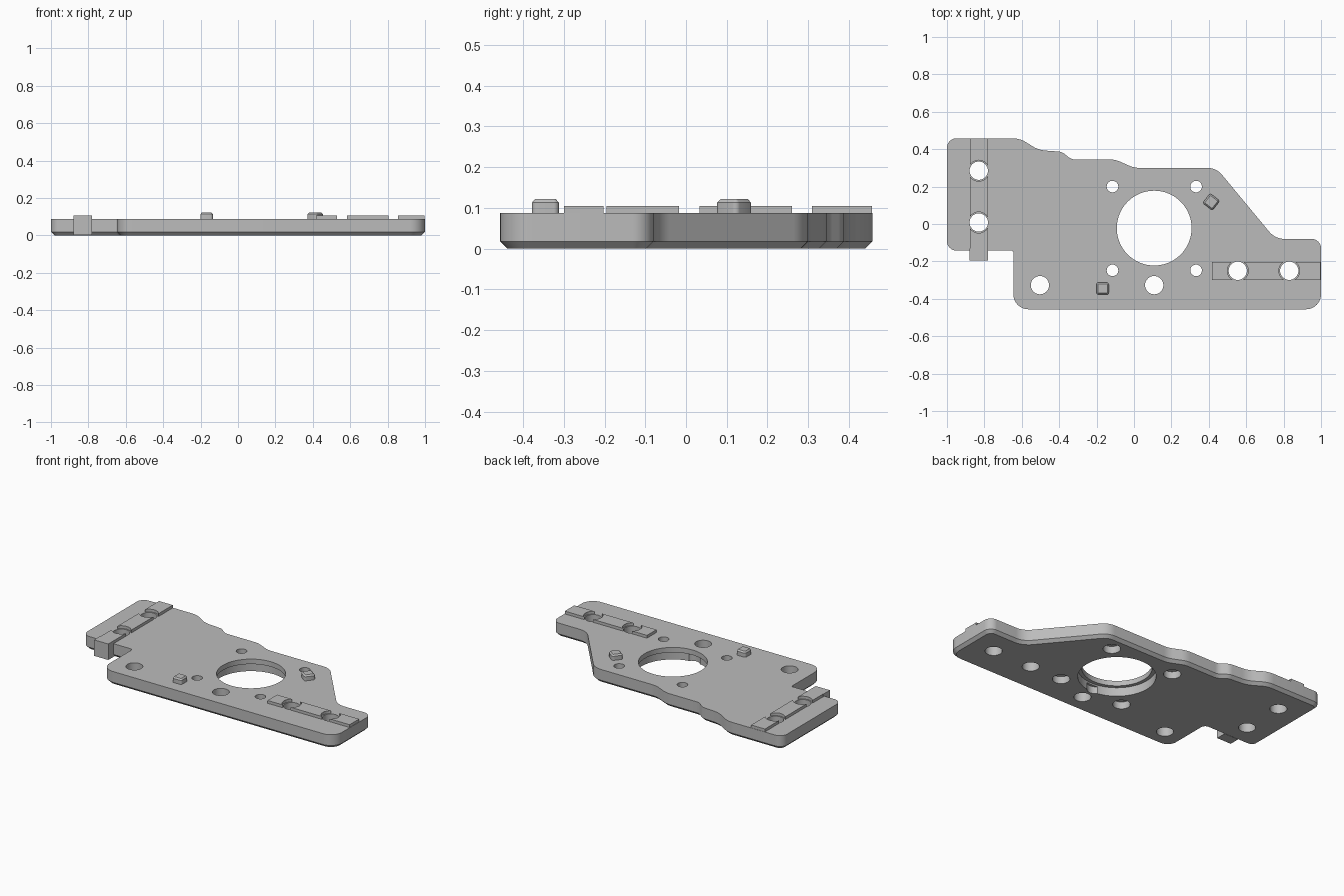
import bpy, bmesh
from math import radians, tan
from mathutils import Vector

if "Cube" in bpy.data.objects:
    bpy.data.objects.remove(bpy.data.objects["Cube"])

TOP, RAIL_TOP, PIN_TOP, CHAMFER = 0.087, 0.105, 0.122, 0.018

grey = bpy.data.materials.new("plain_grey")
grey.use_nodes = True
grey.diffuse_color = (0.5, 0.5, 0.5, 1)
grey.node_tree.nodes["Principled BSDF"].inputs["Base Color"].default_value = (0.5, 0.5, 0.5, 1)


def make(name, bm):
    bmesh.ops.recalc_face_normals(bm, faces=bm.faces[:])
    mesh = bpy.data.meshes.new(name)
    bm.to_mesh(mesh)
    bm.free()
    mesh.materials.append(grey)
    ob = bpy.data.objects.new(name, mesh)
    bpy.context.collection.objects.link(ob)
    return ob


def prism(name, layers):
    """Join equal-length outlines (points, height) into a closed solid."""
    bm = bmesh.new()
    rings = [[bm.verts.new((p.x, p.y, z)) for p in pts] for pts, z in layers]
    n = len(rings[0])
    for low, high in zip(rings, rings[1:]):
        for i in range(n):
            j = (i + 1) % n
            bm.faces.new((low[i], low[j], high[j], high[i]))
    bm.faces.new(rings[0][::-1])
    bm.faces.new(rings[-1])
    return make(name, bm)


def fillet(corners, steps=8):
    """Round every corner (x, y, radius) of a polygon with an arc."""
    out, n = [], len(corners)
    for i, (x, y, r) in enumerate(corners):
        p = Vector((x, y))
        a = (Vector(corners[i - 1][:2]) - p).normalized()
        b = (Vector(corners[(i + 1) % n][:2]) - p).normalized()
        half = a.angle(b) / 2
        d = r / tan(half)
        start, end = p + a * d, p + b * d
        centre = p + (a + b).normalized() * (d * d + r * r) ** 0.5
        for k in range(steps + 1):
            v = start.lerp(end, k / steps) - centre
            out.append(centre + v.normalized() * r)
    return out


def inset(pts, d):
    """Offset a clockwise outline inward by d."""
    out, n = [], len(pts)
    for i, p in enumerate(pts):
        a = (p - pts[i - 1]).normalized()
        b = (pts[(i + 1) % n] - p).normalized()
        na, nb = Vector((a.y, -a.x)), Vector((b.y, -b.x))
        m = (na + nb).normalized()
        out.append(p + m * d / max(m.dot(na), 0.3))
    return out


def box(name, x0, x1, y0, y1, z0, z1):
    pts = [Vector(c) for c in ((x0, y0), (x0, y1), (x1, y1), (x1, y0))]
    return prism(name, [(pts, z0), (pts, z1)])


def bore(target, x, y, r, z0=-0.1, z1=0.3, sides=32):
    """Cut a round hole between two heights."""
    bm = bmesh.new()
    bmesh.ops.create_cone(bm, cap_ends=True, segments=sides, radius1=r, radius2=r, depth=z1 - z0)
    bmesh.ops.translate(bm, vec=(x, y, (z0 + z1) / 2), verts=bm.verts[:])
    cutter = make("cutter", bm)
    cutter.hide_render = True
    mod = target.modifiers.new("bore", "BOOLEAN")
    mod.operation, mod.solver, mod.object = "DIFFERENCE", "EXACT", cutter
    bpy.context.view_layer.objects.active = target
    bpy.ops.object.modifier_apply(modifier=mod.name)
    bpy.data.objects.remove(cutter)


# Base plate: rounded outline with a chamfered lower edge
outline = fillet([
    (-1, 0.458, 0.05), (-0.61, 0.458, 0.14), (-0.51, 0.395, 0.16),
    (-0.385, 0.386, 0.06), (-0.335, 0.345, 0.06), (-0.10, 0.345, 0.14),
    (0.0, 0.30, 0.14), (0.44, 0.30, 0.1), (0.755, -0.08, 0.11),
    (1, -0.08, 0.05), (1, -0.456, 0.08), (-0.645, -0.456, 0.08),
    (-0.645, -0.142, 0.012), (-1, -0.142, 0.05)])
plate = prism("base_plate", [(inset(outline, CHAMFER), 0), (outline, CHAMFER), (outline, TOP)])

# Central opening with a wider recess and a small notch underneath
bore(plate, 0.108, -0.022, 0.2, sides=96)
bore(plate, 0.108, -0.022, 0.222, z1=0.055, sides=96)
bore(plate, 0.108, -0.21, 0.05, z1=0.045)

# Mounting holes, and four small screw holes counterbored from below
left_holes = [(-0.83, 0.285), (-0.83, 0.008)]
right_holes = [(0.555, -0.25), (0.83, -0.25)]
for x, y in left_holes + right_holes + [(-0.503, -0.327), (0.108, -0.327)]:
    bore(plate, x, y, 0.049)
for x in (-0.115, 0.332):
    for y in (-0.248, 0.2):
        bore(plate, x, y, 0.031)
        bore(plate, x, y, 0.05, z1=0.045)

# Raised rails, notched around their holes
left_rail = box("left_end_rail", -0.877, -0.78, -0.135, 0.456, 0.07, RAIL_TOP)
right_rail = box("right_end_rail", 0.418, 0.998, -0.299, -0.203, 0.07, RAIL_TOP)
for rail, holes in ((left_rail, left_holes), (right_rail, right_holes)):
    for x, y in holes:
        bore(rail, x, y, 0.056)

# Tab that carries the left rail past the plate edge
tab = box("rail_tab", -0.88, -0.78, -0.195, -0.13, 0.003, RAIL_TOP)


# Square locating pins with rounded sides and a chamfered top
def pin(name, x, y, turn):
    h = 0.033
    pts = fillet([(-h, h, 0.012), (h, h, 0.012), (h, -h, 0.012), (-h, -h, 0.012)], 4)
    ob = prism(name, [(pts, 0.07), (pts, PIN_TOP - 0.009), (inset(pts, 0.008), PIN_TOP)])
    ob.location = (x, y, 0)
    ob.rotation_euler.z = radians(turn)
    return ob


pins = [pin("front_pin", -0.168, -0.345, 0), pin("back_pin", 0.413, 0.118, -38)]

# Smooth the curved walls, keep edges sharp
bpy.ops.object.select_all(action="DESELECT")
for ob in [plate, left_rail, right_rail, tab] + pins:
    ob.select_set(True)
bpy.context.view_layer.objects.active = plate
bpy.ops.object.shade_smooth_by_angle(angle=radians(30))
